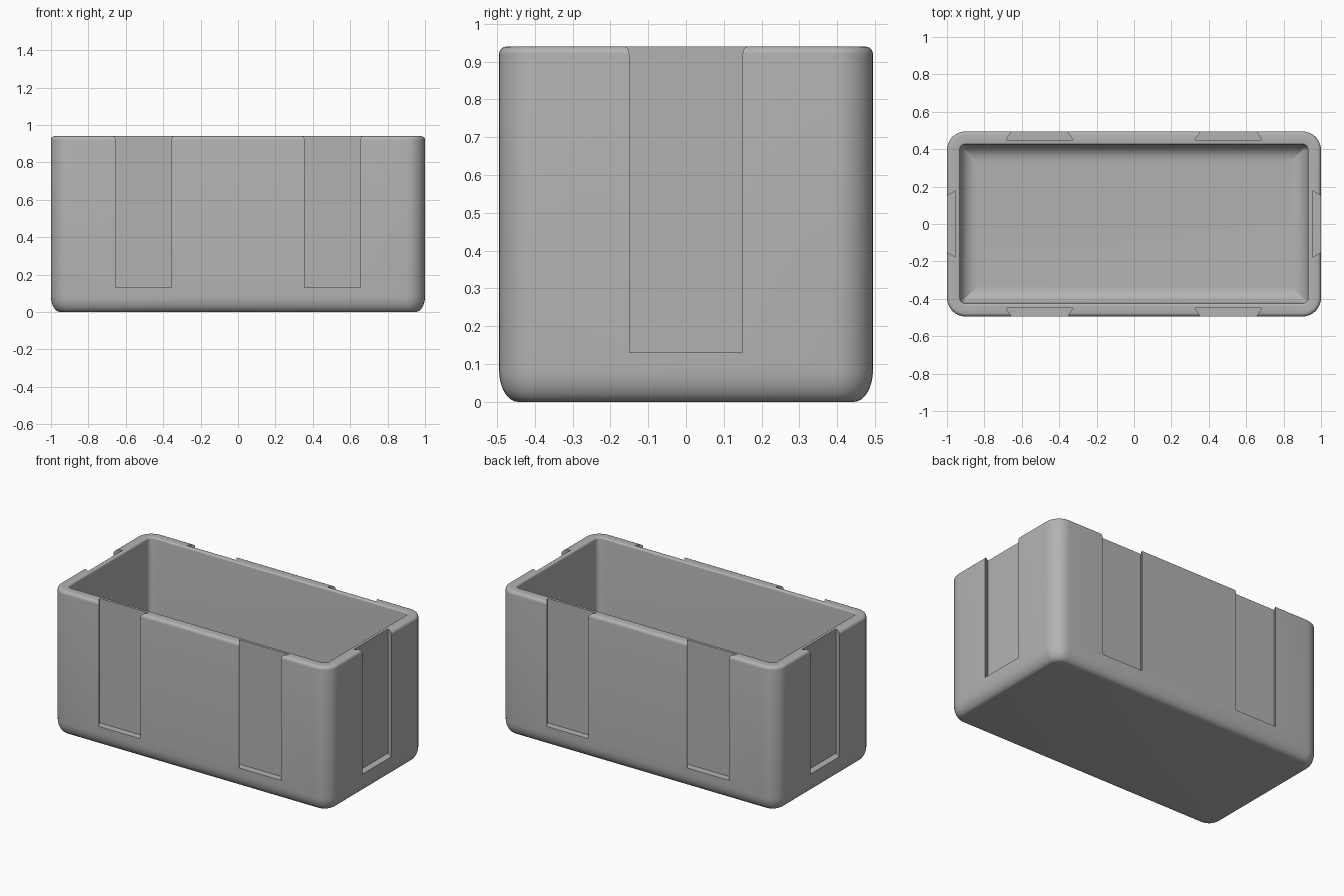
import bpy, bmesh, math
from mathutils import Vector

cube = bpy.data.objects.get("Cube")
if cube:
    bpy.data.objects.remove(cube, do_unlink=True)

HX, HY, H = 1.0, 0.495, 0.94       # outer half sizes and height
WALL, FLOOR = 0.07, 0.07
SLOT_DEPTH, SLOT_BASE = 0.045, 0.13

grey = bpy.data.materials.new("light grey")
grey.use_nodes = True
colour = (0.45, 0.45, 0.45, 1)
grey.diffuse_color = colour
grey.node_tree.nodes["Principled BSDF"].inputs["Base Color"].default_value = colour


def new_object(name, bm):
    bmesh.ops.recalc_face_normals(bm, faces=bm.faces)
    mesh = bpy.data.meshes.new(name)
    bm.to_mesh(mesh)
    bm.free()
    obj = bpy.data.objects.new(name, mesh)
    bpy.context.collection.objects.link(obj)
    mesh.materials.append(grey)
    return obj


def rounded_ring(bm, inset, radius, z, steps=8):
    """Ring of vertices around a rounded rectangle."""
    ring = []
    for quarter, (sx, sy) in enumerate(((1, 1), (-1, 1), (-1, -1), (1, -1))):
        cx, cy = sx * (HX - inset - radius), sy * (HY - inset - radius)
        for i in range(steps + 1):
            a = (quarter + i / steps) * math.pi / 2
            ring.append(bm.verts.new((cx + radius * math.cos(a), cy + radius * math.sin(a), z)))
    return ring


def arc(cx, cz, rx, rz, start, end, steps):
    """Points of an elliptical arc in the wall section (inset, height)."""
    for i in range(steps + 1):
        a = math.radians(start + (end - start) * i / steps)
        yield cx + rx * math.cos(a), cz + rz * math.sin(a)


# Wall section, from the underside over the rim to the inner floor
outer = list(arc(0.05, 0.085, 0.05, 0.085, 270, 180, 8))
outer += arc(0.02, H - 0.02, 0.02, 0.02, 180, 90, 5)
inner = list(arc(WALL - 0.01, H - 0.01, 0.01, 0.01, 90, 0, 4))
inner += arc(WALL + 0.09, FLOOR + 0.09, 0.09, 0.09, 180, 270, 8)

bm = bmesh.new()
rings = [rounded_ring(bm, s, 0.1 - s, z) for s, z in outer]
rings += [rounded_ring(bm, s, max(0.004, 0.03 + WALL - s), z) for s, z in inner]
for low, high in zip(rings, rings[1:]):
    for i in range(len(low)):
        j = (i + 1) % len(low)
        bm.faces.new((low[i], low[j], high[j], high[i]))
bm.faces.new(rings[0])
bm.faces.new(rings[-1])
box = new_object("open_box", bm)

# Dovetail slots: two on each long side, one on each end
bm = bmesh.new()
slope = 0.028 / SLOT_DEPTH


def add_dovetail(face, normal, offset):
    n = Vector(normal)
    t = Vector((-n.y, n.x, 0))
    section = []
    for depth in (SLOT_DEPTH, -0.03):
        half = 0.15 + slope * depth
        section += [n * (face - depth) + t * (offset + s * half)
                    for s in ((-1, 1) if depth > 0 else (1, -1))]
    base = bm.faces.new([bm.verts.new(p + Vector((0, 0, SLOT_BASE))) for p in section])
    top = bmesh.ops.extrude_face_region(bm, geom=[base])["geom"]
    bmesh.ops.translate(bm, vec=(0, 0, H), verts=[v for v in top if isinstance(v, bmesh.types.BMVert)])


for side in (-1, 1):
    add_dovetail(HX, (side, 0, 0), 0)
    for offset in (-0.505, 0.505):
        add_dovetail(HY, (0, side, 0), offset)
cutter = new_object("slot_cutter", bm)
cutter.hide_render = True

cut = box.modifiers.new("dovetail slots", 'BOOLEAN')
cut.operation = 'DIFFERENCE'
cut.solver = 'EXACT'
cut.object = cutter
bpy.ops.object.select_all(action='DESELECT')
box.select_set(True)
bpy.context.view_layer.objects.active = box
bpy.ops.object.modifier_apply(modifier=cut.name)
bpy.data.objects.remove(cutter, do_unlink=True)
bpy.ops.object.shade_smooth_by_angle(angle=math.radians(30))
